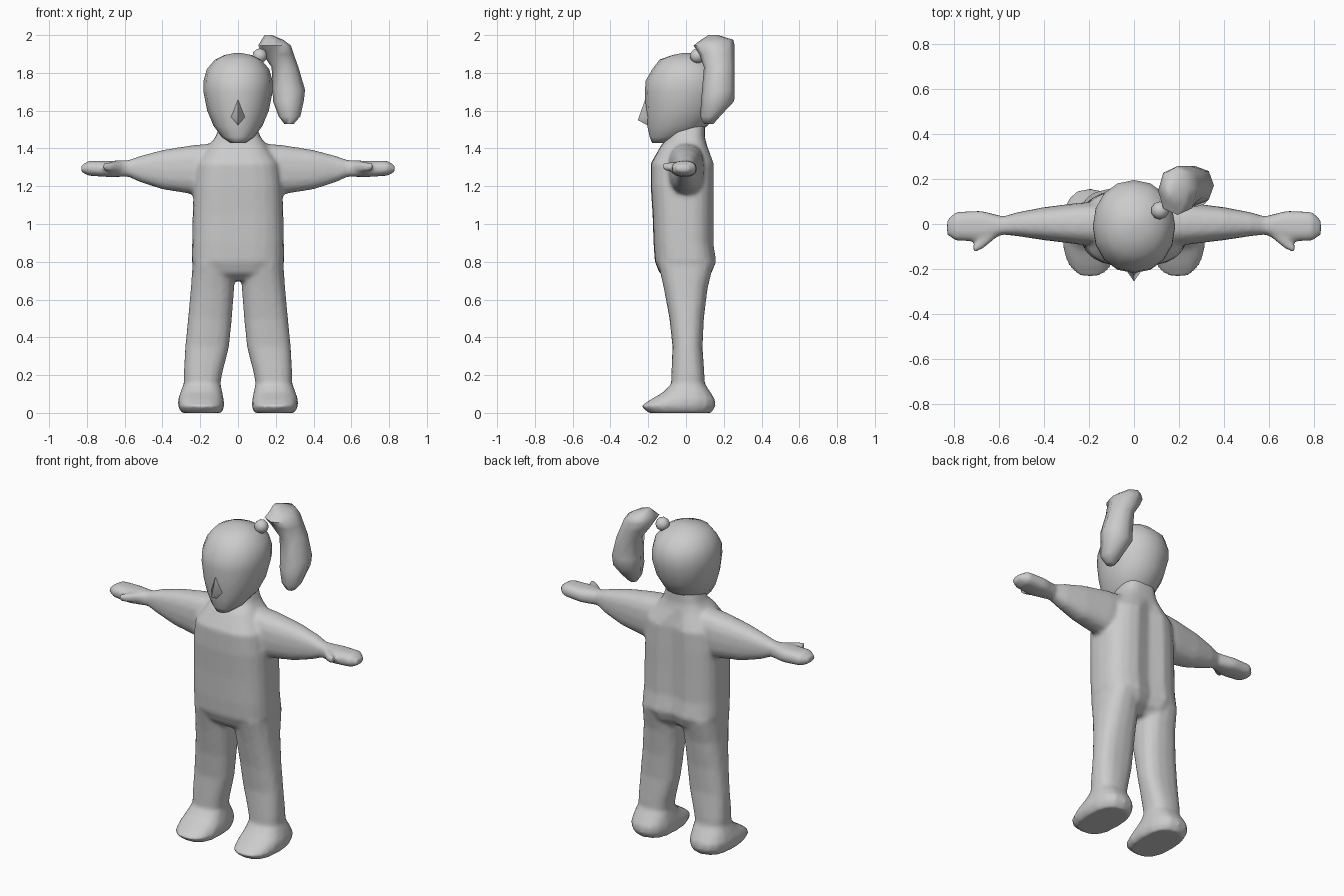
import bpy, bmesh, math
from mathutils import Vector

grey = bpy.data.materials.new("plain grey")
grey.diffuse_color = (0.6, 0.6, 0.6, 1)


def loft(bm, sections, axis="z", sides=16, power=0.8, mirror=False):
    """Skin rounded sections (t, a0, a1, b0, b1); z lofts use a=x b=y, x lofts a=y b=z."""
    for sign in ((1, -1) if mirror else (1,)):
        rings = []
        for t, a0, a1, b0, b1 in sections:
            ring = []
            for i in range(sides):
                ang = 2 * math.pi * i / sides
                c, s = math.cos(ang), math.sin(ang)
                a = (a0 + a1) / 2 + (a1 - a0) / 2 * math.copysign(abs(c) ** power, c)
                b = (b0 + b1) / 2 + (b1 - b0) / 2 * math.copysign(abs(s) ** power, s)
                p = (a, b, t) if axis == "z" else (t, a, b)
                ring.append(bm.verts.new((p[0] * sign, p[1], p[2])))
            rings.append(ring)
        for r, q in zip(rings, rings[1:]):
            for i in range(sides):
                j = (i + 1) % sides
                bm.faces.new((r[i], r[j], q[j], q[i]))
        bm.faces.new(rings[0])
        bm.faces.new(rings[-1])


def finish(name, bm, angle=60):
    bmesh.ops.recalc_face_normals(bm, faces=bm.faces)
    mesh = bpy.data.meshes.new(name)
    bm.to_mesh(mesh)
    bm.free()
    mesh.materials.append(grey)
    obj = bpy.data.objects.new(name, mesh)
    bpy.context.collection.objects.link(obj)
    bpy.ops.object.select_all(action="DESELECT")
    obj.select_set(True)
    bpy.context.view_layer.objects.active = obj
    bpy.ops.object.shade_smooth_by_angle(angle=math.radians(angle))
    return obj


# Body: torso with neck
body = bmesh.new()
loft(body, [
    (0.70, -0.12, 0.12, -0.09, 0.09), (0.74, -0.21, 0.21, -0.14, 0.14),
    (0.80, -0.245, 0.245, -0.165, 0.165), (0.90, -0.243, 0.243, -0.172, 0.15),
    (1.05, -0.24, 0.24, -0.177, 0.15), (1.20, -0.235, 0.235, -0.187, 0.152),
    (1.32, -0.22, 0.22, -0.187, 0.152), (1.42, -0.15, 0.15, -0.13, 0.11),
    (1.46, -0.12, 0.12, -0.09, 0.10), (1.54, -0.09, 0.09, -0.07, 0.10)],
    sides=24, power=0.7)
# Spine groove down the back
for v in body.verts:
    if abs(v.co.x) < 0.02 and v.co.y > 0 and v.co.z < 1.4:
        v.co.y -= 0.025
# Legs
loft(body, [
    (0.10, 0.10, 0.285, -0.08, 0.10), (0.20, 0.085, 0.288, -0.078, 0.098),
    (0.35, 0.047, 0.28, -0.072, 0.088), (0.50, 0.032, 0.265, -0.088, 0.095),
    (0.66, 0.02, 0.25, -0.118, 0.115), (0.80, 0.02, 0.24, -0.15, 0.15)], mirror=True)
# Feet
loft(body, [
    (0.0, 0.085, 0.30, -0.20, 0.135), (0.035, 0.072, 0.318, -0.24, 0.157),
    (0.07, 0.075, 0.318, -0.19, 0.155), (0.11, 0.083, 0.305, -0.12, 0.13),
    (0.155, 0.092, 0.288, -0.078, 0.10)], mirror=True)
# Arms and hands
loft(body, [
    (0.10, -0.10, 0.10, 1.17, 1.43), (0.24, -0.092, 0.095, 1.158, 1.418),
    (0.40, -0.072, 0.075, 1.183, 1.392), (0.52, -0.054, 0.052, 1.222, 1.36),
    (0.58, -0.048, 0.034, 1.25, 1.338), (0.68, -0.078, 0.06, 1.248, 1.335),
    (0.79, -0.075, 0.055, 1.255, 1.335), (0.83, -0.05, 0.02, 1.275, 1.31)],
    axis="x", mirror=True)
# Thumbs, sheared forward
thumb = [(0.61, -0.06, 0.0, 1.27, 1.33), (0.67, -0.11, -0.05, 1.275, 1.33),
         (0.715, -0.13, -0.095, 1.285, 1.325)]
loft(body, thumb, axis="x", sides=8, mirror=True)
body_obj = finish("body", body)
remesh = body_obj.modifiers.new("blend", "REMESH")
remesh.mode = "VOXEL"
remesh.voxel_size = 0.012
remesh.use_smooth_shade = True
smooth = body_obj.modifiers.new("soften", "SMOOTH")
smooth.factor = 0.5
smooth.iterations = 6

# Head
head = bmesh.new()
loft(head, [
    (1.43, -0.04, 0.04, -0.18, -0.09), (1.46, -0.085, 0.085, -0.192, 0.02),
    (1.52, -0.13, 0.13, -0.205, 0.115), (1.60, -0.163, 0.163, -0.213, 0.165),
    (1.70, -0.183, 0.183, -0.218, 0.195), (1.76, -0.182, 0.182, -0.213, 0.195),
    (1.82, -0.165, 0.165, -0.178, 0.175), (1.87, -0.122, 0.122, -0.14, 0.12),
    (1.895, -0.07, 0.07, -0.07, 0.06), (1.905, -0.02, 0.02, -0.02, 0.02)], power=0.95)
finish("head", head, 75)

# Nose: small wedge
nose = bmesh.new()
tip = nose.verts.new((0, -0.255, 1.55))
base = [nose.verts.new(p) for p in
        ((0, -0.205, 1.69), (0.045, -0.19, 1.57), (0, -0.19, 1.515), (-0.045, -0.19, 1.57))]
for i in range(4):
    nose.faces.new((tip, base[i], base[(i + 1) % 4]))
nose.faces.new(base)
finish("nose", nose)

# Hair tie
tie = bmesh.new()
bmesh.ops.create_icosphere(tie, subdivisions=2, radius=0.04)
bmesh.ops.translate(tie, verts=tie.verts, vec=Vector((0.115, 0.06, 1.89)))
finish("hair_tie", tie)

# Ponytail
tail = bmesh.new()
loft(tail, [
    (1.53, 0.245, 0.295, 0.095, 0.145), (1.57, 0.215, 0.33, 0.075, 0.18),
    (1.65, 0.185, 0.348, 0.08, 0.255), (1.71, 0.183, 0.355, 0.085, 0.258),
    (1.83, 0.178, 0.32, 0.095, 0.258), (1.90, 0.13, 0.295, 0.07, 0.257),
    (1.945, 0.107, 0.28, 0.04, 0.257), (1.975, 0.125, 0.24, 0.08, 0.25),
    (2.0, 0.14, 0.18, 0.12, 0.17)], sides=8, power=0.9)
finish("ponytail", tail)
